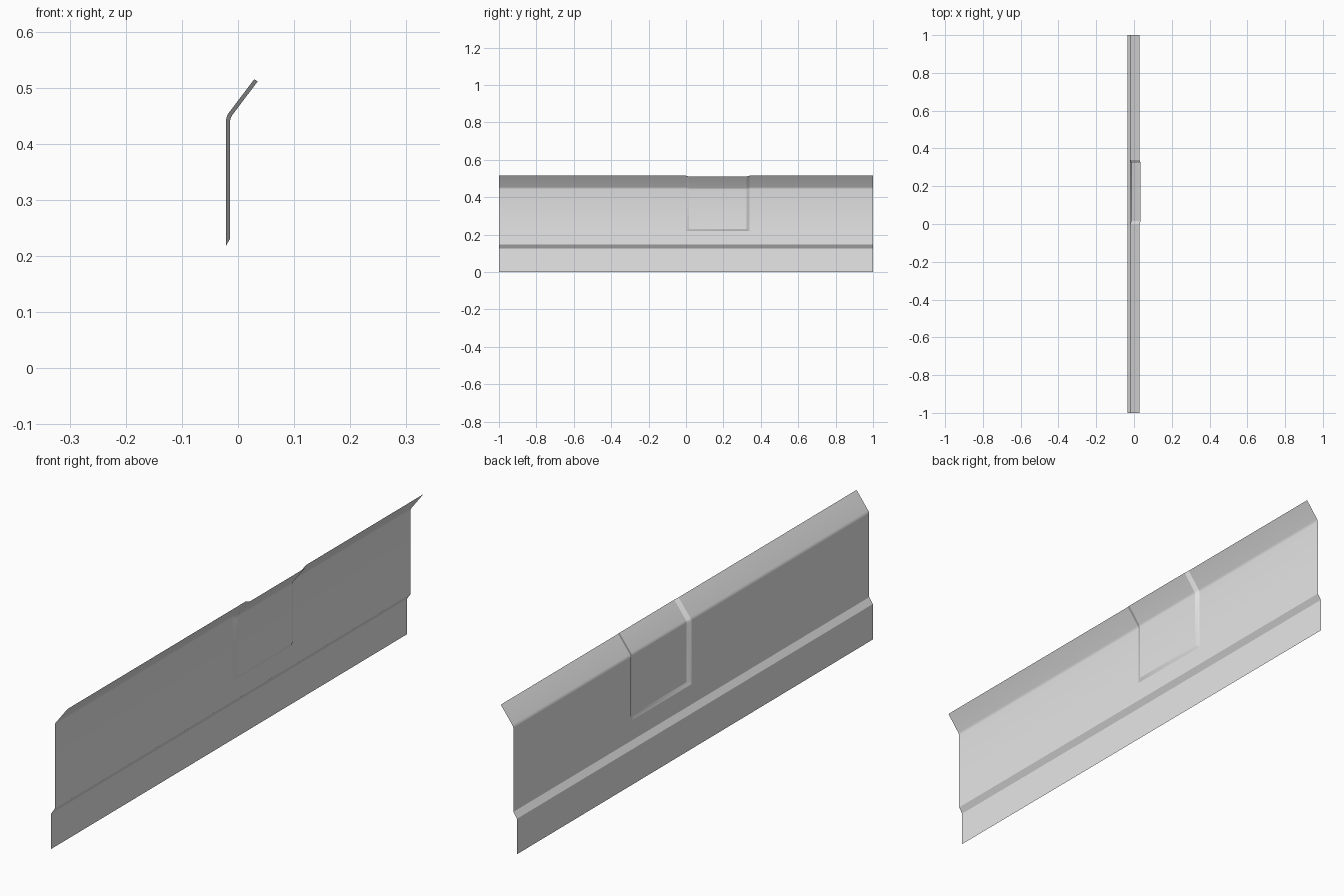
import bpy
import bmesh
import math

cube = bpy.data.objects.get("Cube")
if cube:
    bpy.data.objects.remove(cube, do_unlink=True)

# Single plain grey
grey = bpy.data.materials.new("plain grey")
grey.use_nodes = True
colour = (0.8, 0.8, 0.8, 1)
grey.diffuse_color = colour
grey.node_tree.nodes["Principled BSDF"].inputs["Base Color"].default_value = colour

# Cross-section (x, z): lower skirt, step, wall, rounded bend, slanted lip
skirt = [(-0.035, 0), (-0.035, 0.126), (-0.021, 0.147), (-0.021, 0.219)]
wall = [(-0.021, 0.231), (-0.021, 0.444), (-0.0197, 0.4495), (-0.0165, 0.455), (0.029, 0.515)]
# Matching section of the raised panel
raised = [(-0.014, 0.231), (-0.014, 0.4415), (-0.013, 0.446), (-0.0103, 0.451), (0.035, 0.511)]

plain_section = skirt + wall
panel_section = skirt + raised

# Sections along the length; the panel has narrow sloping sides
start, end, slope = 0.0, 0.34, 0.016
stations = [(-1, plain_section), (start, plain_section),
            (start + slope, panel_section), (end - slope, panel_section),
            (end, plain_section), (1, plain_section)]

# Loft the thin sheet through the sections
bm = bmesh.new()
rows = [[bm.verts.new((x, y, z)) for x, z in section] for y, section in stations]
for a, b in zip(rows, rows[1:]):
    for i in range(len(a) - 1):
        bm.faces.new((a[i], b[i], b[i + 1], a[i + 1]))
mesh = bpy.data.meshes.new("bent_sheet_with_panel")
bm.to_mesh(mesh)
bm.free()
mesh.materials.append(grey)

sheet = bpy.data.objects.new("bent_sheet_with_panel", mesh)
bpy.context.collection.objects.link(sheet)
bpy.ops.object.select_all(action='DESELECT')
sheet.select_set(True)
bpy.context.view_layer.objects.active = sheet
bpy.ops.object.shade_smooth_by_angle(angle=math.radians(20))
